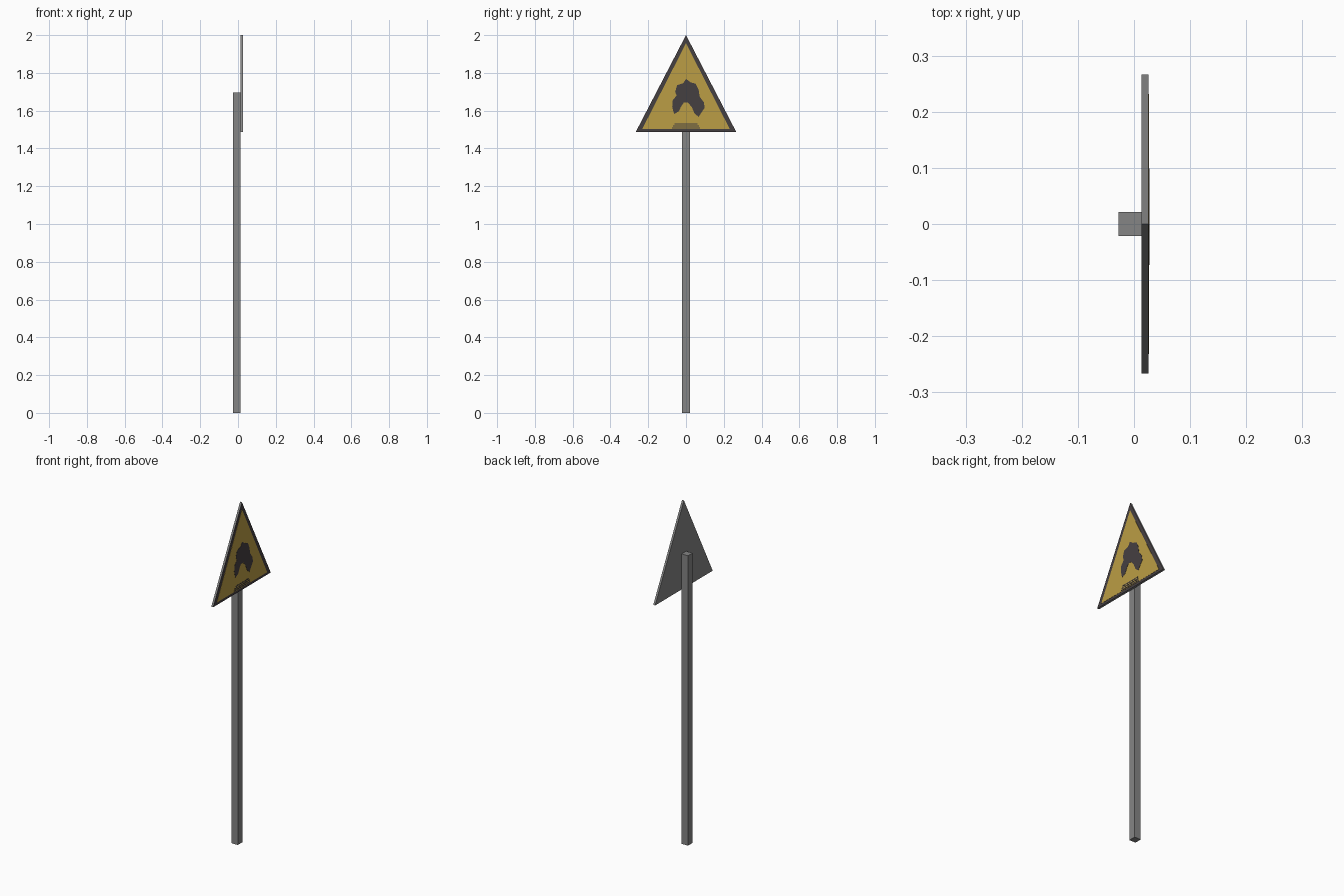
import bpy, bmesh

if "Cube" in bpy.data.objects:
    bpy.data.objects.remove(bpy.data.objects["Cube"])


def material(name, rgb):
    m = bpy.data.materials.new(name)
    m.diffuse_color = (*rgb, 1)
    m.use_nodes = True
    m.node_tree.nodes["Principled BSDF"].inputs["Base Color"].default_value = m.diffuse_color
    return m


GREY = material("metal grey", (0.235, 0.235, 0.235))
DARK = material("dark paint", (0.060, 0.050, 0.053))
YELLOW = material("warning yellow", (0.50, 0.34, 0.058))


def prism(name, outline, x0, x1, mats, front_index=0):
    """Extrude a (y, z) outline along x; the +x face may take its own colour."""
    bm = bmesh.new()
    face = bm.faces.new([bm.verts.new((x0, y, z)) for y, z in outline])
    ext = bmesh.ops.extrude_face_region(bm, geom=[face])
    verts = [g for g in ext["geom"] if isinstance(g, bmesh.types.BMVert)]
    bmesh.ops.translate(bm, verts=verts, vec=(x1 - x0, 0, 0))
    bmesh.ops.recalc_face_normals(bm, faces=bm.faces)
    for f in bm.faces:
        if f.normal.x > 0.9:
            f.material_index = front_index
    me = bpy.data.meshes.new(name)
    bm.to_mesh(me)
    bm.free()
    for m in mats:
        me.materials.append(m)
    ob = bpy.data.objects.new(name, me)
    bpy.context.collection.objects.link(ob)
    return ob


def rect(y, z0, z1):
    return [(-y, z0), (y, z0), (y, z1), (-y, z1)]


# Square post
prism("post", rect(0.021, 0, 1.695), -0.0275, 0.0135, [GREY])

# Triangular plate: grey metal with a dark painted front
prism("sign_plate", [(-0.266, 1.487), (0.266, 1.487), (0, 2.0)],
      0.0135, 0.0255, [GREY, DARK], 1)

# Yellow field inside the dark border
prism("yellow_field", [(-0.232, 1.502), (0.232, 1.502), (0, 1.957)],
      0.0255, 0.0265, [YELLOW])

# Ragged flame-like symbol
symbol = [(0, 1.768), (0.025, 1.75), (0.052, 1.742), (0.067, 1.71),
          (0.072, 1.675), (0.094, 1.645), (0.099, 1.615), (0.083, 1.592),
          (0.067, 1.567), (0.045, 1.585), (0.03, 1.62), (0.01, 1.643),
          (-0.012, 1.643), (-0.027, 1.62), (-0.037, 1.597), (-0.063, 1.582),
          (-0.073, 1.62), (-0.07, 1.655), (-0.05, 1.68), (-0.057, 1.70),
          (-0.047, 1.735), (-0.015, 1.745)]
prism("symbol", symbol, 0.0265, 0.0275, [DARK])

# Thin stripes under the symbol
for i, (half, z) in enumerate([(0.062, 1.530), (0.068, 1.519), (0.073, 1.508)]):
    prism(f"stripe_{i + 1}", rect(half, z - 0.003, z + 0.003),
          0.0265, 0.0275, [DARK])
